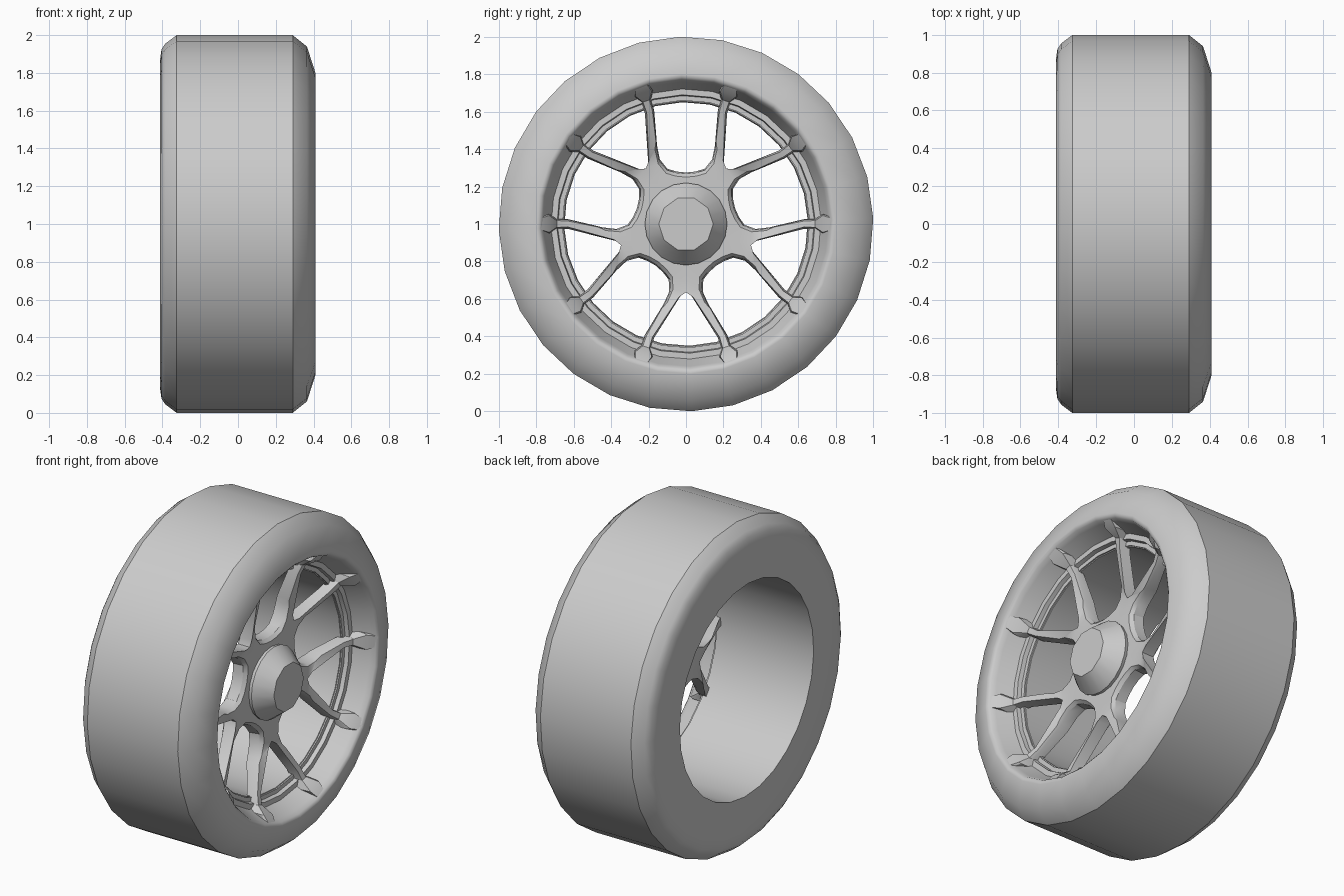
import bpy, bmesh
from math import sin, cos, pi, radians
from mathutils import Vector

if "Cube" in bpy.data.objects:
    bpy.data.objects.remove(bpy.data.objects["Cube"])

CZ = 1.0  # axle height


def finish(bm, name, angle):
    bmesh.ops.remove_doubles(bm, verts=bm.verts, dist=0.0005)
    bmesh.ops.recalc_face_normals(bm, faces=bm.faces)
    me = bpy.data.meshes.new(name)
    bm.to_mesh(me)
    bm.free()
    ob = bpy.data.objects.new(name, me)
    bpy.context.collection.objects.link(ob)
    bpy.ops.object.select_all(action='DESELECT')
    ob.select_set(True)
    bpy.context.view_layer.objects.active = ob
    bpy.ops.object.shade_smooth_by_angle(angle=radians(angle))
    return ob


def lathe(name, profile, n, angle=35, closed=True, flat_row=None, turn=0):
    """Spin (x, radius) points about the axle; flat_row halves the sides of that ring."""
    bm = bmesh.new()
    rings = []
    for k, (x, r) in enumerate(profile):
        ring = []
        for i in range(n):
            a = 2 * pi * i / n + turn
            q = r * cos(2 * pi / n) if k == flat_row and i % 2 else r
            ring.append(bm.verts.new((x, q * cos(a), CZ + q * sin(a))))
        rings.append(ring)
    m = len(rings)
    for k in range(m if closed else m - 1):
        a, b = rings[k], rings[(k + 1) % m]
        for i in range(n):
            j = (i + 1) % n
            bm.faces.new((a[i], a[j], b[j], b[i]))
    if not closed:
        bm.faces.new(rings[0])
        bm.faces.new(rings[-1])
    return finish(bm, name, angle)


# tyre with its barrel and rounded front lip
lathe("tyre", [(-.413, .65), (-.413, .87), (-.405, .925), (-.385, .955), (-.325, 1), (.29, 1),
               (.365, .94), (.41, .80), (.408, .785), (.398, .772), (.37, .76),
               (.26, .715), (.24, .655)], 28, angle=36, turn=.03)

# stepped ring behind the spoke tips
lathe("rim_ring", [(.275, .725), (.275, .69), (.25, .685), (.25, .66), (.225, .66), (.225, .725)],
      28, turn=.03)

# hub with a ten-sided cap
lathe("hub", [(.14, .20), (.245, .22), (.345, .145)], 20, 35, closed=False, flat_row=2)


# forked spokes: each station pairs a window edge with a fork edge
def window(w, t):
    c, s = cos(radians(36)), sin(radians(36))
    return Vector((w * c + t * s, w * s - t * c))


def arm(r, h):
    c, s = cos(radians(18)), sin(radians(18))
    return Vector((r * c - h * s, r * s + h * c)), Vector((r * c + h * s, r * s - h * c))


stations = [  # outer, inner, on centre line, front x, back x
    (window(.275, 0), window(.15, 0), True, .225, .14),
    (window(.28, .05), Vector((.15, 0)), True, .225, .14),
    (window(.295, .10), Vector((.22, 0)), True, .225, .14),
    (window(.345, .14), Vector((.30, 0)), True, .225, .14),
    (window(.42, .155), Vector((.365, 0)), True, .23, .15),
    (window(.45, .157), Vector((.385, .03)), False, .235, .155),
]
for r, h, xf, xb in [(.63, .026, .28, .215), (.69, .028, .30, .23),
                     (.73, .055, .365, .24), (.78, .04, .405, .25)]:
    o, i = arm(r, h)
    stations.append((o, i, False, xf, xb))


def section(st):
    outer, inner, centre, xf, xb = st
    d = (inner - outer).normalized() * (.01 if not centre else .025)
    drop = .015 if not centre else .02
    fi = inner if centre else inner - d
    return [(xb, outer), (xf - drop, outer + d * .3), (xf, outer + d), (xf, fi), (xb, inner)]


bm = bmesh.new()
for k in range(5):
    a = radians(-90 + 72 * k)
    for side in (1, -1):
        rows = []
        for st in stations:
            row = []
            for x, p in section(st):
                u, v = p.x, p.y * side
                row.append(bm.verts.new((x, u * cos(a) - v * sin(a), CZ + u * sin(a) + v * cos(a))))
            rows.append(row)
        for j in range(len(rows) - 1):
            p, q = rows[j], rows[j + 1]
            for e in range(5):
                if e == 3 and stations[j + 1][2]:
                    continue  # no wall inside the solid fork root
                f = (e + 1) % 5
                bm.faces.new((p[e], p[f], q[f], q[e]))
        bm.faces.new(rows[-1])
finish(bm, "spokes", 30)
